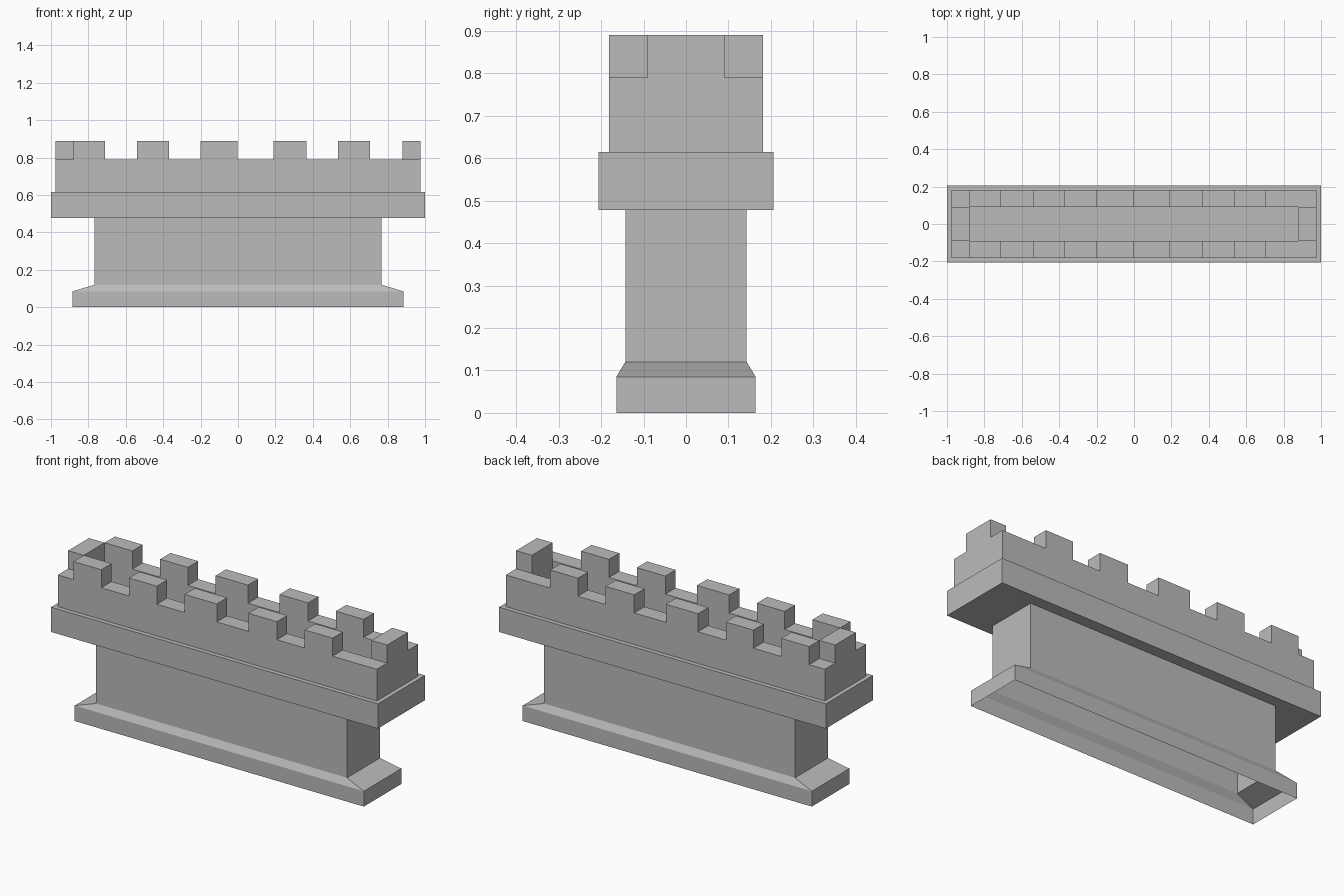
import bpy
import bmesh

cube = bpy.data.objects.get("Cube")
if cube:
    bpy.data.objects.remove(cube, do_unlink=True)

stone = bpy.data.materials.new("grey_stone")
stone.use_nodes = True
GREY = (0.5, 0.5, 0.5, 1)
stone.diffuse_color = GREY
stone.node_tree.nodes["Principled BSDF"].inputs["Base Color"].default_value = GREY


def finish(name, bm):
    mesh = bpy.data.meshes.new(name)
    bm.to_mesh(mesh)
    bm.free()
    mesh.materials.append(stone)
    obj = bpy.data.objects.new(name, mesh)
    bpy.context.collection.objects.link(obj)
    return obj


def ring(bm, hx, hy, z):
    corners = ((-1, -1), (1, -1), (1, 1), (-1, 1))
    return [bm.verts.new((sx * hx, sy * hy, z)) for sx, sy in corners]


def shell(name, sections, cap=False):
    """Skin rectangles (half width, half depth, height) in order."""
    bm = bmesh.new()
    rings = [ring(bm, *s) for s in sections]
    for low, high in zip(rings, rings[1:]):
        for i in range(4):
            j = (i + 1) % 4
            bm.faces.new((low[i], low[j], high[j], high[i]))
    if cap:
        bm.faces.new(rings[-1])
    return finish(name, bm)


def merlon(name, x0, x1, y0, y1):
    """Block without a bottom, standing on the parapet."""
    bm = bmesh.new()
    low = [bm.verts.new((x, y, WALL)) for x, y in
           ((x0, y0), (x1, y0), (x1, y1), (x0, y1))]
    high = [bm.verts.new((v.co.x, v.co.y, TOP)) for v in low]
    for i in range(4):
        j = (i + 1) % 4
        bm.faces.new((low[i], low[j], high[j], high[i]))
    bm.faces.new(high)
    return finish(name, bm)


SLOPE, SHAFT, CORNICE, LEDGE, WALL, TOP = 0.085, 0.12, 0.478, 0.615, 0.79, 0.89
BASE_R, SHAFT_R = (0.885, 0.164), (0.768, 0.143)
LEDGE_R, OUTER_R, INNER_R = (1.0, 0.206), (0.976, 0.181), (0.88, 0.091)

# Hollow plinth, open underneath, and the shaft
shell("plinth", [(*BASE_R, 0), (*BASE_R, SLOPE), (*SHAFT_R, SHAFT)])
shell("shaft", [(*SHAFT_R, SHAFT), (*SHAFT_R, CORNICE)])

# Overhanging ledge
shell("ledge", [(*SHAFT_R, CORNICE), (*LEDGE_R, CORNICE),
                (*LEDGE_R, LEDGE), (*OUTER_R, LEDGE)])

# Parapet wall around a sunken walkway
shell("parapet", [(*OUTER_R, LEDGE), (*OUTER_R, WALL), (*INNER_R, WALL),
                  (*INNER_R, LEDGE)], cap=True)

# Merlons along both long sides
spans = [(-0.88, -0.71), (-0.54, -0.37), (-0.2, -0.003), (0.19, 0.365), (0.535, 0.705)]
ox, oy = OUTER_R
ix, iy = INNER_R
for n, (x0, x1) in enumerate(spans, 1):
    merlon(f"front_merlon_{n}", x0, x1, -oy, -iy)
    merlon(f"back_merlon_{n}", x0, x1, iy, oy)

# One merlon in the middle of each end
merlon("left_end_merlon", ix, ox, -iy, iy)
merlon("right_end_merlon", -ox, -ix, -iy, iy)
